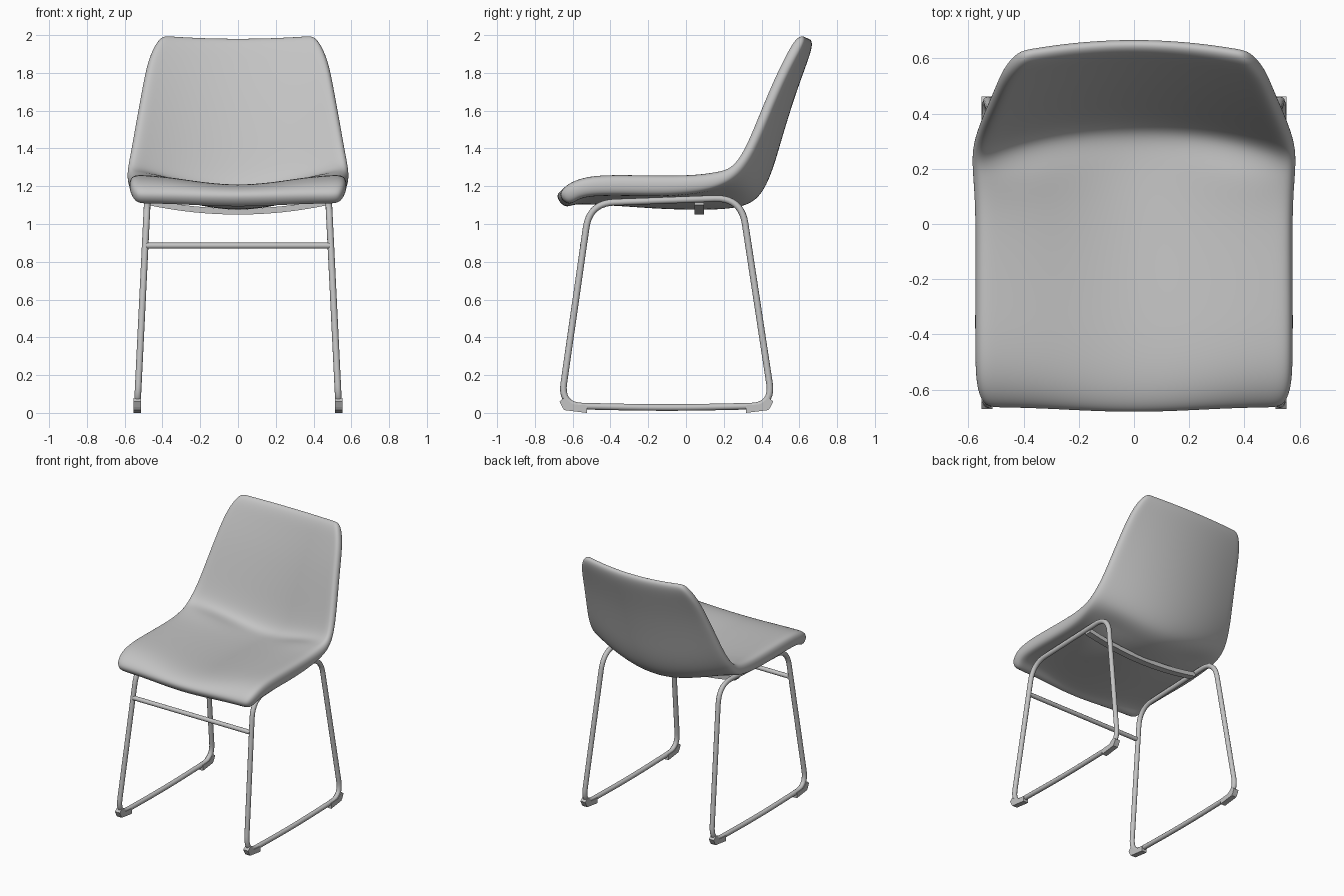
import bpy, bmesh, math
from mathutils import Vector

if "Cube" in bpy.data.objects:
    bpy.data.objects.remove(bpy.data.objects["Cube"])

grey = bpy.data.materials.new("light_grey")
grey.diffuse_color = (0.55, 0.55, 0.55, 1)
grey.use_nodes = True
grey.node_tree.nodes["Principled BSDF"].inputs["Base Color"].default_value = grey.diffuse_color


def add_mesh(name, verts, faces, smooth=False):
    me = bpy.data.meshes.new(name)
    me.from_pydata(verts, [], faces)
    bm = bmesh.new()
    bm.from_mesh(me)
    if smooth is False:
        bmesh.ops.recalc_face_normals(bm, faces=bm.faces)
    bm.to_mesh(me)
    bm.free()
    for p in me.polygons:
        p.use_smooth = smooth
    me.materials.append(grey)
    ob = bpy.data.objects.new(name, me)
    bpy.context.collection.objects.link(ob)
    return ob


def add_tube(name, pts, radius, cyclic=False):
    cu = bpy.data.curves.new(name, 'CURVE')
    cu.dimensions = '3D'
    cu.bevel_depth = radius
    cu.bevel_resolution = 4
    cu.use_fill_caps = True
    sp = cu.splines.new('POLY')
    sp.points.add(len(pts) - 1)
    for p, co in zip(sp.points, pts):
        p.co = (*co, 1)
    sp.use_cyclic_u = cyclic
    sp.use_smooth = True
    cu.materials.append(grey)
    ob = bpy.data.objects.new(name, cu)
    bpy.context.collection.objects.link(ob)
    return ob


def rounded(corners, steps=10):
    """Closed 2D outline with each (y, z, cut) corner rounded off."""
    out = []
    n = len(corners)
    for i, (y, z, cut) in enumerate(corners):
        c = Vector((y, z))
        a = Vector(corners[i - 1][:2]) - c
        b = Vector(corners[(i + 1) % n][:2]) - c
        a, b = c + a.normalized() * cut, c + b.normalized() * cut
        for k in range(steps + 1):
            t = k / steps
            out.append(a * (1 - t) ** 2 + c * 2 * t * (1 - t) + b * t * t)
    return out


# Seat shell: centre line and side edge, front lip to top of back
# (centre y, centre z, edge y, edge z, half width, thickness)
stations = [
    (-0.700, 1.150, -0.685, 1.155, 0.545, 0.09),
    (-0.645, 1.193, -0.62, 1.222, 0.573, 0.10),
    (-0.52, 1.210, -0.50, 1.260, 0.578, 0.11),
    (-0.30, 1.196, -0.30, 1.260, 0.578, 0.11),
    (-0.10, 1.180, -0.10, 1.257, 0.577, 0.11),
    (0.10, 1.166, 0.06, 1.26, 0.577, 0.10),
    (0.25, 1.158, 0.17, 1.278, 0.580, 0.09),
    (0.345, 1.168, 0.24, 1.315, 0.574, 0.07),
    (0.395, 1.28, 0.30, 1.40, 0.553, 0.065),
    (0.442, 1.45, 0.368, 1.56, 0.527, 0.065),
    (0.511, 1.68, 0.448, 1.75, 0.494, 0.065),
    (0.580, 1.87, 0.522, 1.90, 0.466, 0.065),
    (0.628, 1.995, 0.590, 2.012, 0.405, 0.06),
]
cols = [-1, -0.87, -0.6, -0.3, 0, 0.3, 0.6, 0.87, 1]
verts, faces = [], []
for i, (cy, cz, ey, ez, w, t) in enumerate(stations):
    for s in cols:
        # flat-sided dish on the seat, plain curve across the back
        dish = math.sin(math.pi / 2 * min(1, abs(s) / 0.87)) ** 2
        f = dish if i < 7 else s * s
        verts.append((s * w, cy + (ey - cy) * f, cz + (ez - cz) * f))
n = len(cols)
for i in range(len(stations) - 1):
    for j in range(n - 1):
        a = i * n + j
        faces.append((a, a + 1, a + n + 1, a + n))
seat = add_mesh("seat_shell", verts, faces, smooth=True)
group = seat.vertex_groups.new(name="thickness")
for i, st in enumerate(stations):
    group.add(list(range(i * n, i * n + n)), st[5] / 0.11, 'REPLACE')
sol = seat.modifiers.new("thickness", 'SOLIDIFY')
sol.thickness = 0.11
sol.offset = -1
sol.vertex_group = "thickness"
sub = seat.modifiers.new("smooth", 'SUBSURF')
sub.levels = sub.render_levels = 3


def frame_x(z):
    return 0.535 - 0.055 * z / 1.12


# Sled leg frames, splayed outwards towards the floor
outline = rounded([(-0.664, 0.038, 0.12), (-0.51, 1.11, 0.13), (0.292, 1.14, 0.14),
                   (0.46, 0.038, 0.12), (-0.10, 0.026, 0.25)])
# Foot pad outline at the front; mirrored about the frame's middle for the rear
pad = [(-0.655, 0.03), (-0.645, 0.015), (-0.525, 0.0), (-0.525, 0.04),
       (-0.60, 0.045), (-0.645, 0.08), (-0.67, 0.06)]
for side, sx in (("left", -1), ("right", 1)):
    add_tube(side + "_leg_frame", [(sx * frame_x(p.y), p.x, p.y) for p in outline],
             0.0175, cyclic=True)
    for end in ("front", "rear"):
        prof = [(y if end == "front" else -0.208 - y, z) for y, z in pad]
        m = len(prof)
        vs = [(sx * x, y, z) for x in (0.513, 0.553) for y, z in prof]
        fs = [tuple(range(m)), tuple(range(m, 2 * m))]
        fs += [(k, (k + 1) % m, m + (k + 1) % m, m + k) for k in range(m)]
        add_mesh(f"{side}_{end}_foot_pad", vs, fs)

# Front crossbar
add_tube("front_crossbar", [(-0.485, -0.546, 0.885), (0.485, -0.546, 0.885)], 0.016)

# Curved flat bar under the seat
vs, fs = [], []
steps = 20
for i in range(steps + 1):
    s = -1 + 2 * i / steps
    z = 1.066 + 0.05 * s * s
    vs += [(s * 0.475, y, z + h) for y, h in
           ((0.045, -0.016), (0.095, -0.016), (0.095, 0.016), (0.045, 0.016))]
    if i:
        a, b = 4 * (i - 1), 4 * i
        fs += [(a + k, a + (k + 1) % 4, b + (k + 1) % 4, b + k) for k in range(4)]
fs += [(0, 1, 2, 3), tuple(4 * steps + k for k in range(4))]
add_mesh("under_seat_bar", vs, fs)
